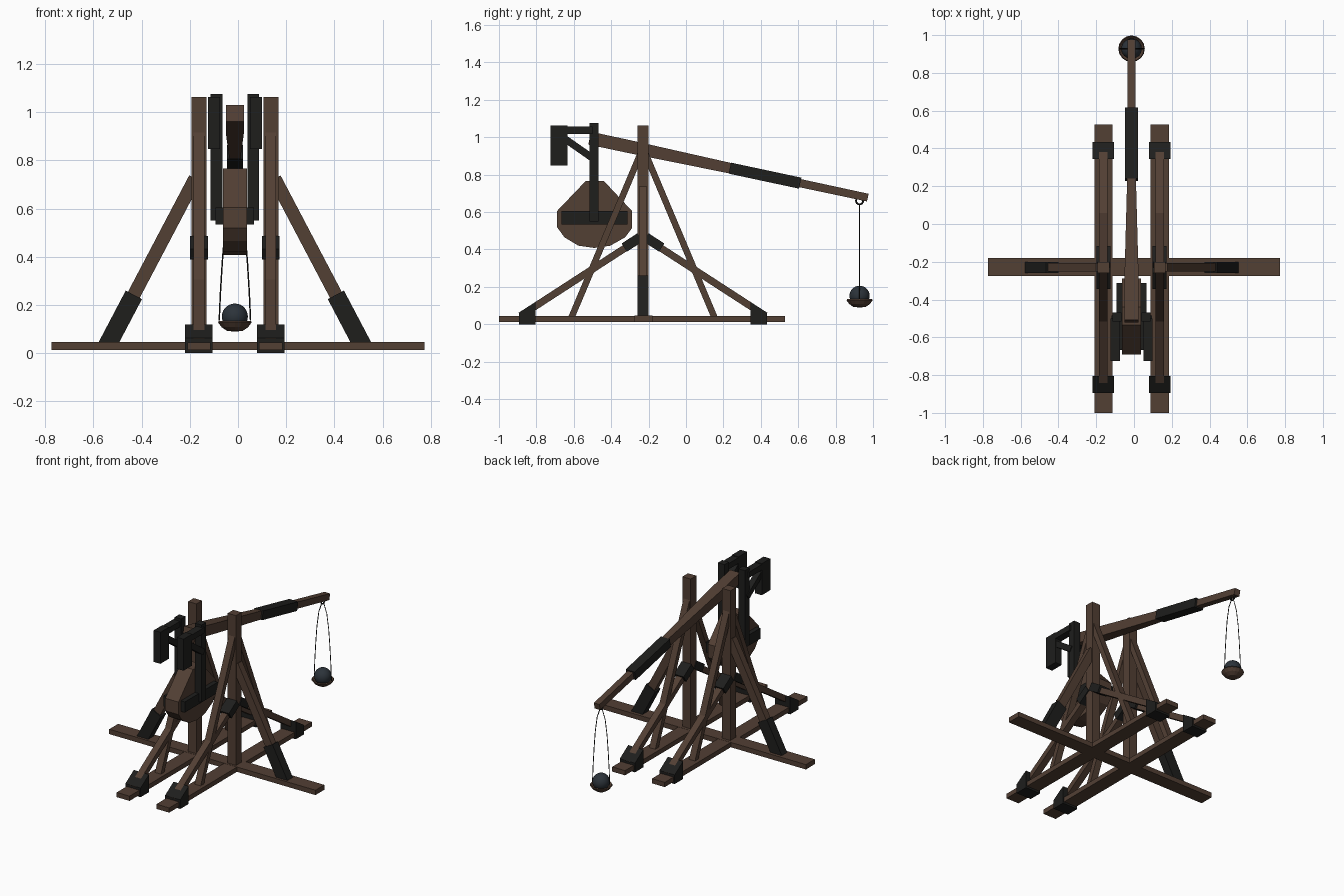
import bpy, bmesh, math
from mathutils import Vector

if "Cube" in bpy.data.objects:
    bpy.data.objects.remove(bpy.data.objects["Cube"])

CX, CY = -0.013, -0.23      # centre line of the frame and line of the posts


def material(name, r, g, b):
    m = bpy.data.materials.new(name)
    m.diffuse_color = (r, g, b, 1)
    m.use_nodes = True
    m.node_tree.nodes["Principled BSDF"].inputs["Base Color"].default_value = m.diffuse_color
    return m


WOOD = material("wood", 0.085, 0.05, 0.034)
IRON = material("iron", 0.013, 0.013, 0.012)
STONE = material("stone", 0.025, 0.033, 0.042)


def make(name, bm, mat):
    bmesh.ops.recalc_face_normals(bm, faces=bm.faces[:])
    me = bpy.data.meshes.new(name)
    bm.to_mesh(me)
    bm.free()
    ob = bpy.data.objects.new(name, me)
    ob.data.materials.append(mat)
    bpy.context.collection.objects.link(ob)
    return ob


def beam(name, p0, p1, sections, mat, side=(1, 0, 0)):
    """Loft rectangles (t, width along side, height) from p0 to p1."""
    p0, p1, side = Vector(p0), Vector(p1), Vector(side)
    up = side.cross(p1 - p0).normalized()
    bm = bmesh.new()
    rings = []
    for t, w, h in sections:
        c = p0.lerp(p1, t)
        rings.append([bm.verts.new(c + side * (a * w / 2) + up * (b * h / 2))
                      for a, b in ((-1, -1), (1, -1), (1, 1), (-1, 1))])
    for r, s in zip(rings, rings[1:]):
        for i in range(4):
            j = (i + 1) % 4
            bm.faces.new((r[i], r[j], s[j], s[i]))
    bm.faces.new(rings[0])
    bm.faces.new(rings[-1])
    return make(name, bm, mat)


def bar(name, p0, p1, w, h, mat, side=(1, 0, 0)):
    return beam(name, p0, p1, [(0, w, h), (1, w, h)], mat, side)


def prism(name, yz, x0, x1, mat):
    """Extrude a side profile across x."""
    bm = bmesh.new()
    f = bm.faces.new([bm.verts.new((x0, y, z)) for y, z in yz])
    ext = bmesh.ops.extrude_face_region(bm, geom=[f])["geom"]
    bmesh.ops.translate(bm, vec=(x1 - x0, 0, 0),
                        verts=[v for v in ext if isinstance(v, bmesh.types.BMVert)])
    return make(name, bm, mat)


def box(name, x0, x1, y0, y1, z0, z1, mat):
    return prism(name, [(y0, z0), (y1, z0), (y1, z1), (y0, z1)], min(x0, x1), max(x0, x1), mat)


# Base cross beam
box("cross_beam", -0.774, 0.774, CY - 0.045, CY + 0.05, 0.013, 0.046, WOOD)

for s, tag in ((-1, "left"), (1, "right")):
    x = CX + s * 0.149
    # Base rail and upright post
    box(f"{tag}_rail", x - 0.048, x + 0.048, -1.0, 0.528, 0.013, 0.045, WOOD)
    box(f"{tag}_post", x - 0.031, x + 0.031, CY - 0.03, CY + 0.03, 0.03, 1.062, WOOD)

    # Sideways brace with its iron sleeve
    foot, top = Vector((CX + s * 0.528, CY, 0.035)), Vector((CX + s * 0.165, CY, 0.725))
    bar(f"{tag}_side_brace", foot, top, 0.045, 0.055, WOOD, (0, 1, 0))
    sleeve = bar(f"{tag}_side_sleeve", foot.lerp(top, -0.06), foot.lerp(top, 0.3),
                 0.058, 0.076, IRON, (0, 1, 0))
    for v in sleeve.data.vertices:          # sleeve is cut level on the beam
        if v.co.z < 0.12:
            k = (0.045 - v.co.z) / (top.z - foot.z)
            v.co += (top - foot) * k

    for d, end in ((-1, "front"), (1, "back")):
        # Tall brace, short brace, sleeve and foot shoe
        bar(f"{tag}_{end}_tall_brace", (x, CY + d * 0.385, 0.03), (x, CY + d * 0.01, 0.92),
            0.045, 0.034, WOOD)
        bar(f"{tag}_{end}_short_brace", (x, CY + d * 0.655, 0.045), (x, CY + d * 0.01, 0.463),
            0.045, 0.038, WOOD)
        bar(f"{tag}_{end}_brace_sleeve", (x, CY + d * 0.1, 0.41), (x, CY + d * 0.015, 0.465),
            0.074, 0.052, IRON)
        prism(f"{tag}_{end}_shoe",
              [(CY + d * a, z) for a, z in ((0.664, 0), (0.664, 0.062), (0.574, 0.12), (0.574, 0))],
              x - 0.057, x + 0.057, IRON)

    # Counterweight hanger: strap, side band, arm, drop plate, strut
    a, b = CX + s * 0.052, CX + s * 0.101
    box(f"{tag}_hanger_strap", a, b, -0.516, -0.468, 0.55, 1.075, IRON)
    box(f"{tag}_weight_band", CX + s * 0.045, CX + s * 0.08, -0.666, -0.312, 0.533, 0.605, IRON)
    a, b = CX + s * 0.062, CX + s * 0.112
    box(f"{tag}_hanger_arm", a, b, -0.65, -0.5, 1.018, 1.057, IRON)
    box(f"{tag}_hanger_plate", a, b, -0.725, -0.634, 0.848, 1.062, IRON)
    bar(f"{tag}_hanger_strut", (CX + s * 0.087, -0.66, 1.0), (CX + s * 0.087, -0.495, 0.885),
        0.04, 0.038, IRON)

# Counterweight
prism("counterweight",
      [(-0.535, 0.767), (-0.44, 0.767), (-0.288, 0.605), (-0.288, 0.515), (-0.325, 0.465),
       (-0.405, 0.42), (-0.49, 0.408), (-0.575, 0.42), (-0.65, 0.465), (-0.69, 0.52),
       (-0.69, 0.605)], CX - 0.05, CX + 0.05, WOOD)

# Throwing arm, stepped and tapered, with its iron sleeve
p0, p1 = Vector((CX, -0.515, 0.995)), Vector((CX, 0.972, 0.677))
beam("throwing_arm", p0, p1,
     [(0, 0.075, 0.07), (0.15, 0.075, 0.069), (0.52, 0.045, 0.056), (0.75, 0.042, 0.044),
      (1, 0.042, 0.042)], WOOD)
bar("arm_sleeve", p0.lerp(p1, 0.504), p0.lerp(p1, 0.757), 0.067, 0.06, IRON)

# Ring under the arm tip
SY = 0.928
bpy.ops.mesh.primitive_torus_add(location=(CX, SY, 0.66), rotation=(0, math.pi / 2, 0),
                                 major_radius=0.019, minor_radius=0.005,
                                 major_segments=16, minor_segments=6)
ring = bpy.context.object
ring.name = "sling_ring"
ring.data.materials.append(IRON)

# Sling ropes
for s, tag in ((-1, "left"), (1, "right")):
    cu = bpy.data.curves.new(f"{tag}_rope", "CURVE")
    cu.dimensions = "3D"
    cu.bevel_depth = 0.003
    cu.bevel_resolution = 0
    sp = cu.splines.new("POLY")
    pts = [(0.008, 0.645), (0.03, 0.58), (0.044, 0.48), (0.052, 0.38), (0.06, 0.25), (0.065, 0.135)]
    sp.points.add(len(pts) - 1)
    for p, (dx, z) in zip(sp.points, pts):
        p.co = (CX + s * dx, SY, z, 1)
    cu.materials.append(IRON)
    bpy.context.collection.objects.link(bpy.data.objects.new(f"{tag}_rope", cu))

# Sling cup: thin bowl turned round z
bm = bmesh.new()
prof = [(0, 0.09), (0.032, 0.092), (0.055, 0.108), (0.07, 0.128), (0.066, 0.134),
        (0.05, 0.116), (0.03, 0.101), (0, 0.099)]
vs = [bm.verts.new((r, 0, z)) for r, z in prof]
es = [bm.edges.new(e) for e in zip(vs, vs[1:])]
bmesh.ops.spin(bm, geom=vs + es, cent=(0, 0, 0), axis=(0, 0, 1), angle=math.tau, steps=16)
bmesh.ops.remove_doubles(bm, verts=bm.verts[:], dist=0.0005)
bmesh.ops.translate(bm, vec=(CX, SY, 0), verts=bm.verts[:])
make("sling_cup", bm, WOOD)

# Stone ball
bpy.ops.mesh.primitive_uv_sphere_add(segments=24, ring_count=14, radius=0.054,
                                     location=(CX, SY, 0.152))
ball = bpy.context.object
ball.name = "stone_ball"
ball.data.materials.append(STONE)
bpy.ops.object.shade_smooth()
